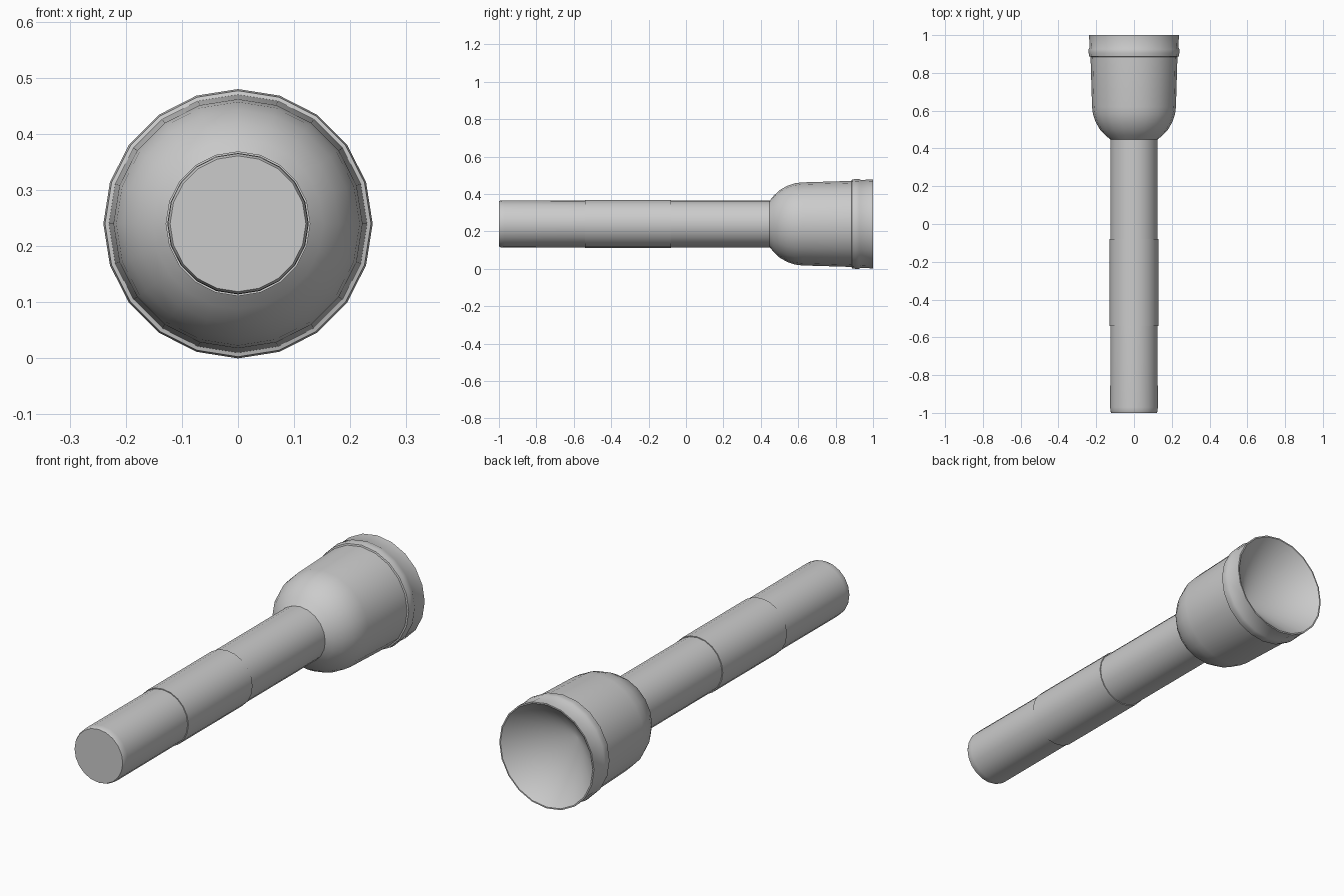
import bpy, bmesh, math

if "Cube" in bpy.data.objects:
    bpy.data.objects.remove(bpy.data.objects["Cube"])

SIDES = 20
AXIS_Z = 0.24


def lathe(name, profile, closed=False, sharp=40):
    """Revolve (y, radius) points around the torch axis; radius 0 makes a pole."""
    bm = bmesh.new()
    rings = []
    for y, r in profile:
        if r == 0:
            rings.append([bm.verts.new((0, y, AXIS_Z))] * SIDES)
        else:
            rings.append([bm.verts.new((r * math.sin(2 * math.pi * i / SIDES), y,
                                        AXIS_Z + r * math.cos(2 * math.pi * i / SIDES)))
                          for i in range(SIDES)])
    pairs = list(zip(rings, rings[1:]))
    if closed:
        pairs.append((rings[-1], rings[0]))
    for a, b in pairs:
        for i in range(SIDES):
            j = (i + 1) % SIDES
            quad = list(dict.fromkeys((a[i], a[j], b[j], b[i])))
            bm.faces.new(quad)
    bmesh.ops.recalc_face_normals(bm, faces=bm.faces)
    mesh = bpy.data.meshes.new(name)
    bm.to_mesh(mesh)
    bm.free()
    obj = bpy.data.objects.new(name, mesh)
    bpy.context.collection.objects.link(obj)
    bpy.ops.object.select_all(action='DESELECT')
    obj.select_set(True)
    bpy.context.view_layer.objects.active = obj
    bpy.ops.object.shade_smooth_by_angle(angle=math.radians(sharp))
    return obj


# Handle tube with a slightly rounded flat tail, running into the head
lathe("handle", [(-1, 0), (-1, 0.121), (-0.992, 0.125), (-0.97, 0.126),
                 (-0.54, 0.125), (-0.08, 0.125), (0.47, 0.125)])

# Grip sleeve around the handle
lathe("grip_sleeve", [(-0.54, 0.124), (-0.54, 0.129), (-0.08, 0.129), (-0.08, 0.124)])

# Bell-shaped head, rim collar and conical reflector in one shell
lathe("head", [(0.445, 0.122), (0.47, 0.152), (0.50, 0.180), (0.54, 0.203),
               (0.58, 0.217), (0.62, 0.222), (0.885, 0.230),
               (0.887, 0.237), (0.905, 0.240), (0.925, 0.240), (0.935, 0.235),
               (1, 0.238), (1, 0.232), (0.78, 0)])
